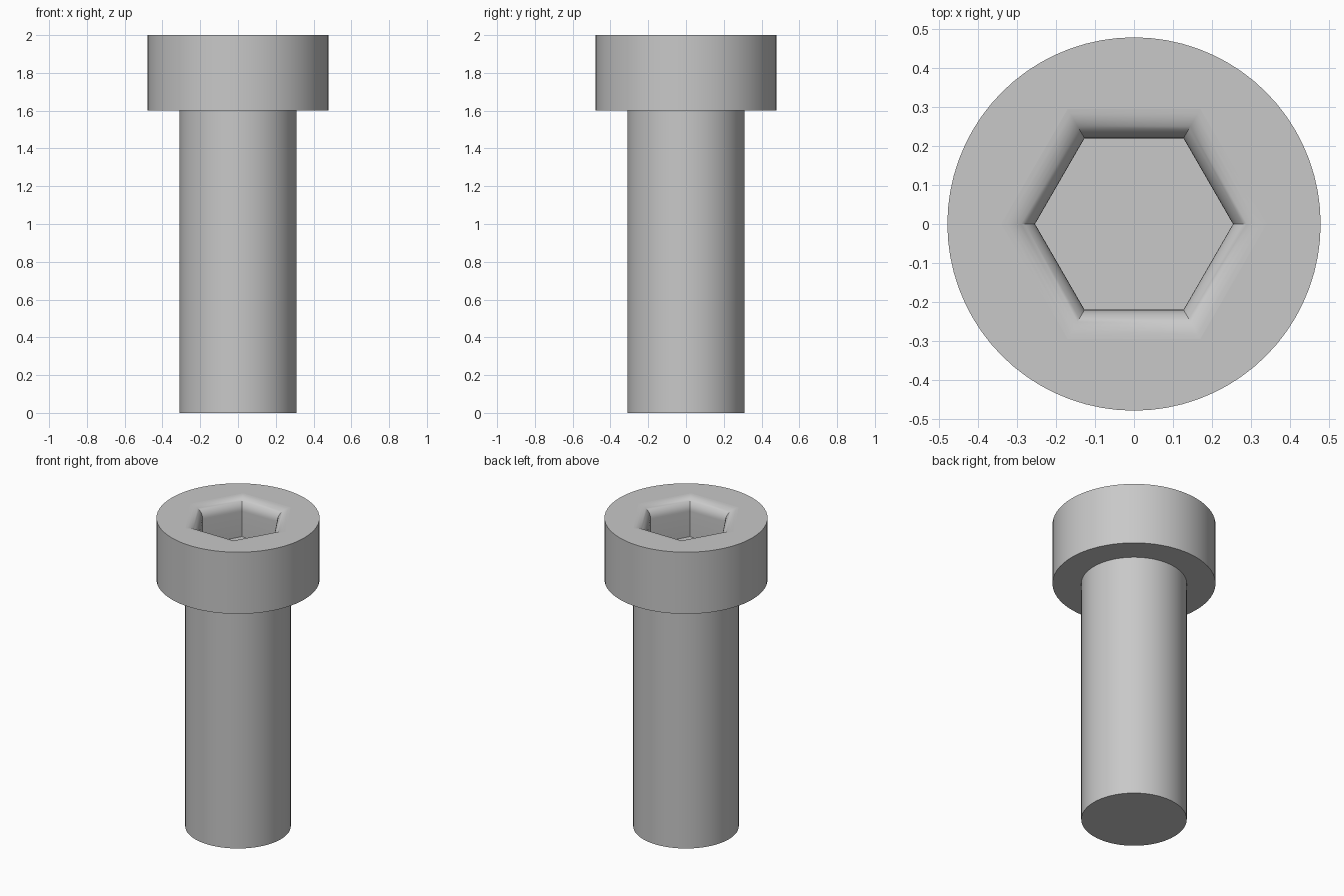
import bpy, bmesh
from math import sin, cos, pi, radians

cube = bpy.data.objects.get("Cube")
if cube:
    bpy.data.objects.remove(cube, do_unlink=True)

SIDES = 72
SHAFT_R, HEAD_R = 0.31, 0.479
HEAD_Z, TOP_Z = 1.6, 2.0
SOCKET_APOTHEM, SOCKET_DEPTH = 0.22, 0.24
FILLET, FILLET_STEPS = 0.075, 10

steel = bpy.data.materials.new("grey steel")
steel.use_nodes = True
colour = (0.58, 0.58, 0.58, 1)
steel.diffuse_color = colour
steel.node_tree.nodes["Principled BSDF"].inputs["Base Color"].default_value = colour

bm = bmesh.new()


def ring(sides, radius, z):
    return [bm.verts.new((radius * cos(2 * pi * i / sides),
                          radius * sin(2 * pi * i / sides), z))
            for i in range(sides)]


def bridge(a, b):
    n = len(a)
    for i in range(n):
        j = (i + 1) % n
        bm.faces.new((a[i], a[j], b[j], b[i]))


def bridge_all(rings):
    for a, b in zip(rings, rings[1:]):
        bridge(a, b)


def hexagon(apothem, z):
    return ring(6, apothem / cos(pi / 6), z)


# Shaft and head, from the tip up to the top rim
outer = [ring(SIDES, SHAFT_R, 0), ring(SIDES, SHAFT_R, HEAD_Z),
         ring(SIDES, HEAD_R, HEAD_Z), ring(SIDES, HEAD_R, TOP_Z)]
bridge_all(outer)
bm.faces.new(outer[0][::-1])

# Hexagonal socket with a rounded mouth
socket = [hexagon(SOCKET_APOTHEM, TOP_Z - SOCKET_DEPTH)]
for i in range(FILLET_STEPS + 1):
    t = pi / 2 * i / FILLET_STEPS
    socket.append(hexagon(SOCKET_APOTHEM + FILLET * (1 - cos(t)),
                          TOP_Z - FILLET * (1 - sin(t))))
bridge_all(socket)
bm.faces.new(socket[0])

# Flat top, one sector for each side of the socket
rim, mouth = outer[-1], socket[-1]
span = SIDES // 6
for k in range(6):
    arc = [rim[(k * span + i) % SIDES] for i in range(span + 1)]
    bm.faces.new(arc + [mouth[(k + 1) % 6], mouth[k]])

bmesh.ops.recalc_face_normals(bm, faces=bm.faces)
mesh = bpy.data.meshes.new("socket_head_bolt")
bm.to_mesh(mesh)
bm.free()
mesh.materials.append(steel)

# Smooth round sides, flat horizontal faces
mesh.shade_smooth()
mesh.set_sharp_from_angle(angle=radians(35))
for p in mesh.polygons:
    if abs(p.normal.z) > 0.999:
        p.use_smooth = False

bolt = bpy.data.objects.new("socket_head_bolt", mesh)
bpy.context.collection.objects.link(bolt)
